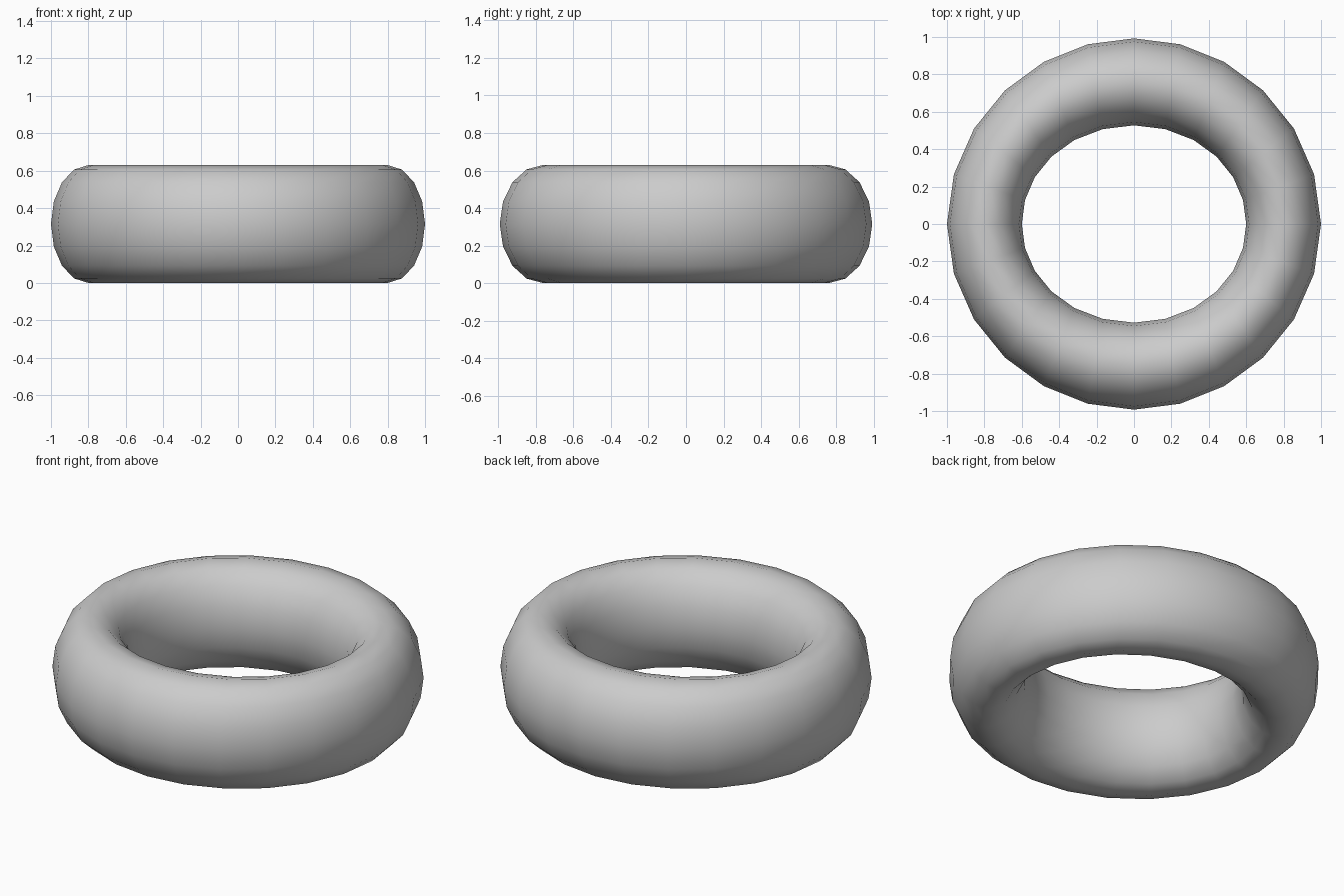
import bpy, bmesh
from math import sin, cos, pi, radians

if "Cube" in bpy.data.objects:
    bpy.data.objects.remove(bpy.data.objects["Cube"])

RING, SECTION = 24, 16      # segments around the ring and around its section
HALF_HEIGHT = 0.315

# Ring: elliptical section swept along a slightly oval path
bm = bmesh.new()
loops = []
for i in range(RING):
    t = 2 * pi * i / RING
    cx, cy = 0.8 * cos(t), 0.76 * sin(t)
    facing = t + radians(10) * sin(2 * t)       # section direction
    half_width = 0.2 + 0.0325 * sin(t) ** 2     # thicker at front and back
    loop = []
    for j in range(SECTION):
        a = 2 * pi * j / SECTION
        r = half_width * cos(a)
        loop.append(bm.verts.new((cx + r * cos(facing), cy + r * sin(facing),
                                  HALF_HEIGHT * (1 + sin(a)))))
    loops.append(loop)

# Skin the sections
for i in range(RING):
    a, b = loops[i], loops[(i + 1) % RING]
    for j in range(SECTION):
        k = (j + 1) % SECTION
        bm.faces.new((a[j], b[j], b[k], a[k])).smooth = True

bmesh.ops.recalc_face_normals(bm, faces=bm.faces)
mesh = bpy.data.meshes.new("ring")
bm.to_mesh(mesh)
bm.free()
bpy.context.collection.objects.link(bpy.data.objects.new("ring", mesh))
